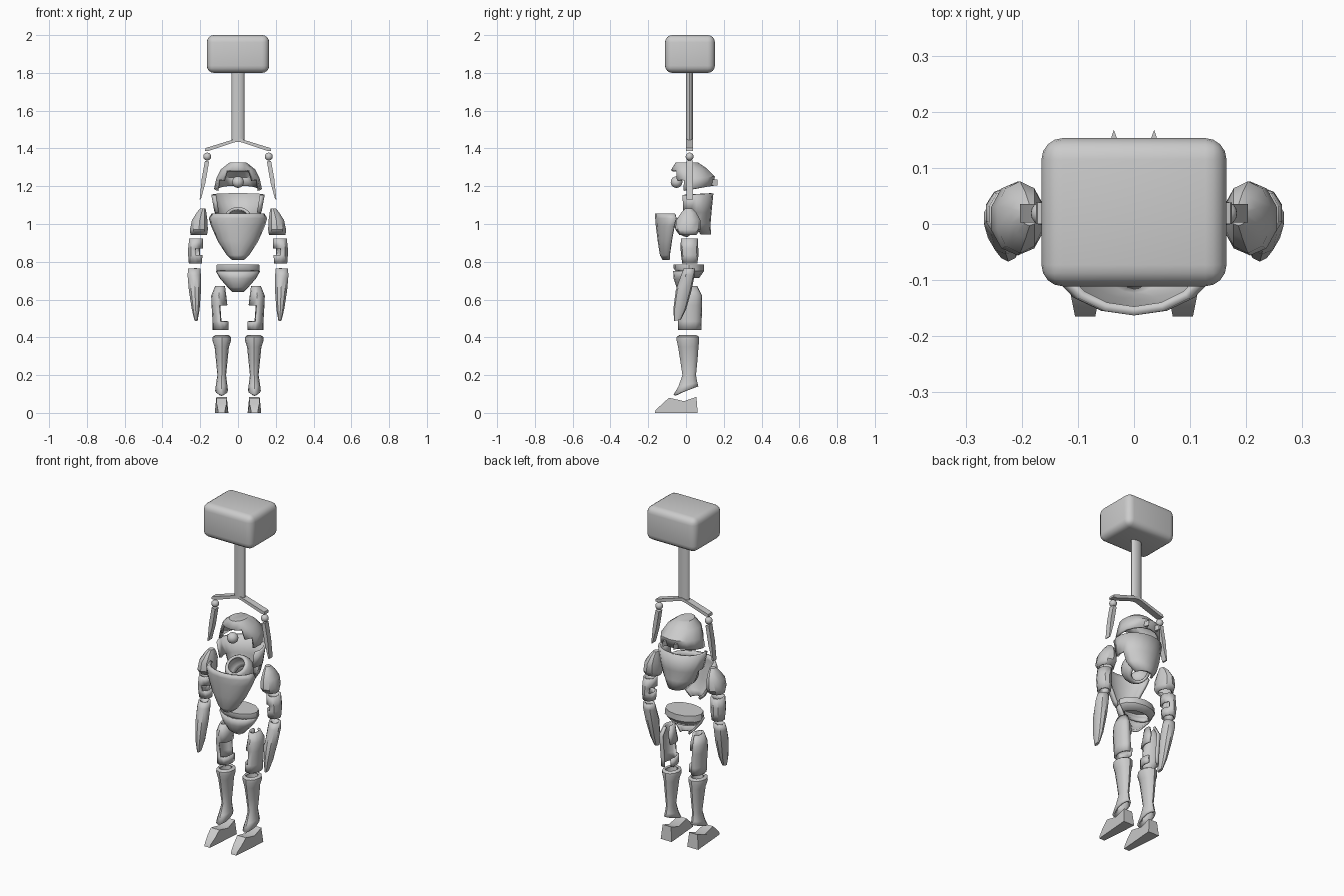
import bpy, bmesh, math
from mathutils import Vector, Matrix

if "Cube" in bpy.data.objects:
    bpy.data.objects.remove(bpy.data.objects["Cube"])


def finish(name, bm, thick=0, smooth=True):
    me = bpy.data.meshes.new(name)
    bm.to_mesh(me)
    bm.free()
    ob = bpy.data.objects.new(name, me)
    bpy.context.collection.objects.link(ob)
    if thick:
        m = ob.modifiers.new("thickness", 'SOLIDIFY')
        m.thickness, m.offset = thick, -1
    if smooth:
        bpy.ops.object.select_all(action='DESELECT')
        ob.select_set(True)
        bpy.context.view_layer.objects.active = ob
        bpy.ops.object.shade_smooth_by_angle(angle=math.radians(35))
    return ob


def loft(name, secs, n=12, arc=None, side=1, thick=0.012, cap="", drop=None):
    """Shell through ellipses (cx, cy, z, rx, ry, tilt); angle 0 is the front, 90 is +x."""
    bm = bmesh.new()
    a0, a1 = arc or (0, 360)
    cnt = n + 1 if arc else n
    rings = []
    for s in secs:
        cx, cy, z, rx, ry = s[:5]
        tilt = s[5] if len(s) > 5 else 0
        ring = []
        for i in range(cnt):
            t = math.radians(a0 + (a1 - a0) * i / n)
            x, y = cx + rx * math.sin(t), -ry * math.cos(t)
            ring.append(bm.verts.new((side * x, cy + y, z + tilt * y)))
        rings.append(ring)
    for k in range(len(rings) - 1):
        for i in range(n):
            if drop and drop(k, a0 + (a1 - a0) * (i + .5) / n):
                continue
            j = (i + 1) % cnt
            bm.faces.new((rings[k][i], rings[k][j], rings[k + 1][j], rings[k + 1][i]))
    if "b" in cap:
        bm.faces.new(rings[0][::-1])
    if "t" in cap:
        bm.faces.new(rings[-1])
    if side < 0:
        bmesh.ops.reverse_faces(bm, faces=bm.faces)
    return finish(name, bm, thick)


def prism(name, pts, lo, hi, to3d, bevel=0):
    """Extrude a flat outline from lo to hi; to3d maps (u, v, depth) to a point."""
    bm = bmesh.new()
    a = [bm.verts.new(to3d(u, v, lo)) for u, v in pts]
    b = [bm.verts.new(to3d(u, v, hi)) for u, v in pts]
    bm.faces.new(a)
    bm.faces.new(b[::-1])
    for i in range(len(pts)):
        j = (i + 1) % len(pts)
        bm.faces.new((a[i], b[i], b[j], a[j]))
    bmesh.ops.recalc_face_normals(bm, faces=bm.faces)
    if bevel:
        bmesh.ops.bevel(bm, geom=bm.edges[:], offset=bevel, segments=1, affect='EDGES')
    return finish(name, bm)


def ball(name, p, r):
    bm = bmesh.new()
    bmesh.ops.create_uvsphere(bm, u_segments=16, v_segments=10, radius=r,
                              matrix=Matrix.Translation(p))
    return finish(name, bm)


# hoist housing: rounded box
bm = bmesh.new()
bmesh.ops.create_cube(bm, size=1, matrix=Matrix.Translation((0, .021, 1.9))
                      @ Matrix.Diagonal((.33, .264, .2, 1)))
bmesh.ops.bevel(bm, geom=bm.edges[:], offset=.038, segments=4, profile=.5, affect='EDGES')
finish("hoist_housing", bm)

# hoist column
loft("hoist_column", [(0, .018, 1.44, .034, .018), (0, .018, 1.81, .034, .018)],
     n=16, thick=0, cap="tb")

# helmet: open-fronted dome with a round sensor and two rear fins
loft("helmet", [(0, .03, 1.185, .127, .115, .15), (0, .035, 1.24, .115, .118, .1),
                (0, .015, 1.29, .09, .095, .05), (0, .005, 1.325, .045, .06)],
     n=16, thick=.014, cap="t",
     drop=lambda k, t: (k == 0 and (t < 58 or t > 302)) or (k == 1 and (t < 35 or t > 325)))
ball("face_sensor", (0, -.05, 1.222), .031)

# back plate with collar sides
loft("back_plate", [(0, .06, .945, .06, .072), (0, .035, 1.0, .105, .095),
                    (0, .03, 1.06, .125, .105), (0, .03, 1.155, .142, .115, .06)],
     n=12, arc=(65, 295), thick=.014,
     drop=lambda k, t: k < 2 and (t < 95 or t > 265))

# breastplate
loft("breastplate", [(0, -.085, .81, .032, .04), (0, -.085, .835, .06, .053),
                     (0, -.075, .91, .108, .075), (0, -.06, .99, .143, .1),
                     (0, -.05, 1.03, .155, .113), (0, -.055, 1.055, .14, .108)],
     n=8, arc=(-88, 88), thick=.016)

# chest core: spherical ring, open at front-top and back-bottom
secs = []
for a in range(-45, 50, 15):
    r = .08 * math.cos(math.radians(a))
    secs.append((0, 0, .08 * math.sin(math.radians(a)), r, r))
core = loft("chest_core_ring", secs, n=20, thick=.015)
core.location = (0, .015, 1.01)
core.rotation_euler = (math.radians(40), 0, 0)

# pelvis girdle and front plate
loft("pelvis_girdle", [(0, .02, .715, .085, .05), (0, .02, .75, .115, .075),
                       (0, .015, .765, .115, .08), (0, .015, .785, .112, .08)], cap="t")
loft("groin_plate", [(0, .01, .64, .03, .03), (0, 0, .665, .055, .05),
                     (0, .005, .71, .095, .07), (0, .01, .75, .118, .078)],
     n=8, arc=(-95, 95))

for s, tag in ((1, "right"), (-1, "left")):
    # claw arms holding the suit
    front = lambda u, v, d: (s * u, d, v)
    prism("hoist_arm_" + tag, [(0, 1.455), (.172, 1.402), (.175, 1.387), (.155, 1.387),
                               (.02, 1.432), (0, 1.435)], .0, .038, front)
    ball("claw_joint_" + tag, (s * .163, .019, 1.357), .021)
    prism("claw_" + tag, [(.153, 1.33), (.175, 1.335), (.192, 1.24), (.203, 1.13),
                          (.196, 1.132), (.172, 1.22)], .003, .036, front)

    # helmet rear fins
    prism("helmet_fin_" + tag, [(.022, .13), (.048, .13), (.036, .168)], 1.205, 1.235,
          lambda u, v, d: (s * u, v, d))

    # shoulder, upper arm, forearm
    loft("shoulder_" + tag, [(.208, .01, .942, .046, .045), (.207, .01, .97, .05, .066),
                             (.203, .012, 1.02, .043, .064), (.193, .015, 1.06, .027, .04),
                             (.186, .015, 1.083, .015, .018)], n=10, side=s, cap="t")
    loft("upper_arm_" + tag, [(.226, .02, .79, .036, .04), (.226, .02, .835, .04, .046),
                              (.225, .018, .87, .041, .047), (.222, .018, .922, .038, .045)],
         n=10, side=s, drop=lambda k, t: k == 1 and (t > 200 and t < 350))
    loft("forearm_" + tag, [(.222, -.045, .49, .009, .018, .2), (.224, -.033, .55, .022, .034),
                            (.228, -.012, .65, .034, .042), (.232, .01, .73, .037, .036),
                            (.231, .018, .765, .034, .03)], n=10, side=s, cap="b")

    # thigh with a cut-out on the inner side
    loft("thigh_" + tag, [(.092, .02, .44, .042, .062), (.092, .02, .485, .043, .063),
                          (.098, .02, .57, .042, .065), (.102, .025, .62, .04, .06),
                          (.095, .02, .672, .026, .04)], n=12, side=s,
         drop=lambda k, t: (k == 1 and 180 < t < 350) or (k != 1 and 185 < t < 240))

    # shin: knee rim, slim calf, flared ankle
    loft("shin_" + tag, [(.087, 0, .118, .034, .066, .33), (.087, .01, .15, .03, .05, .2),
                         (.086, .017, .2, .023, .036), (.086, .015, .28, .031, .046),
                         (.086, .012, .35, .038, .054), (.086, .01, .385, .05, .06),
                         (.086, .01, .402, .048, .06), (.086, .01, .412, .035, .045)],
         n=12, side=s)

    # foot: wedge narrowing to the toe
    foot = prism("foot_" + tag, [(-.165, 0), (-.16, .016), (-.125, .048), (-.09, .08),
                                 (-.01, .062), (.055, .085), (.062, 0)], -1, 1,
                 lambda u, v, d: (s * (.087 + d * (.036 - .1 * v if u > -.1 else
                                                   .018 + .2 * (u + .165))), u, v))
